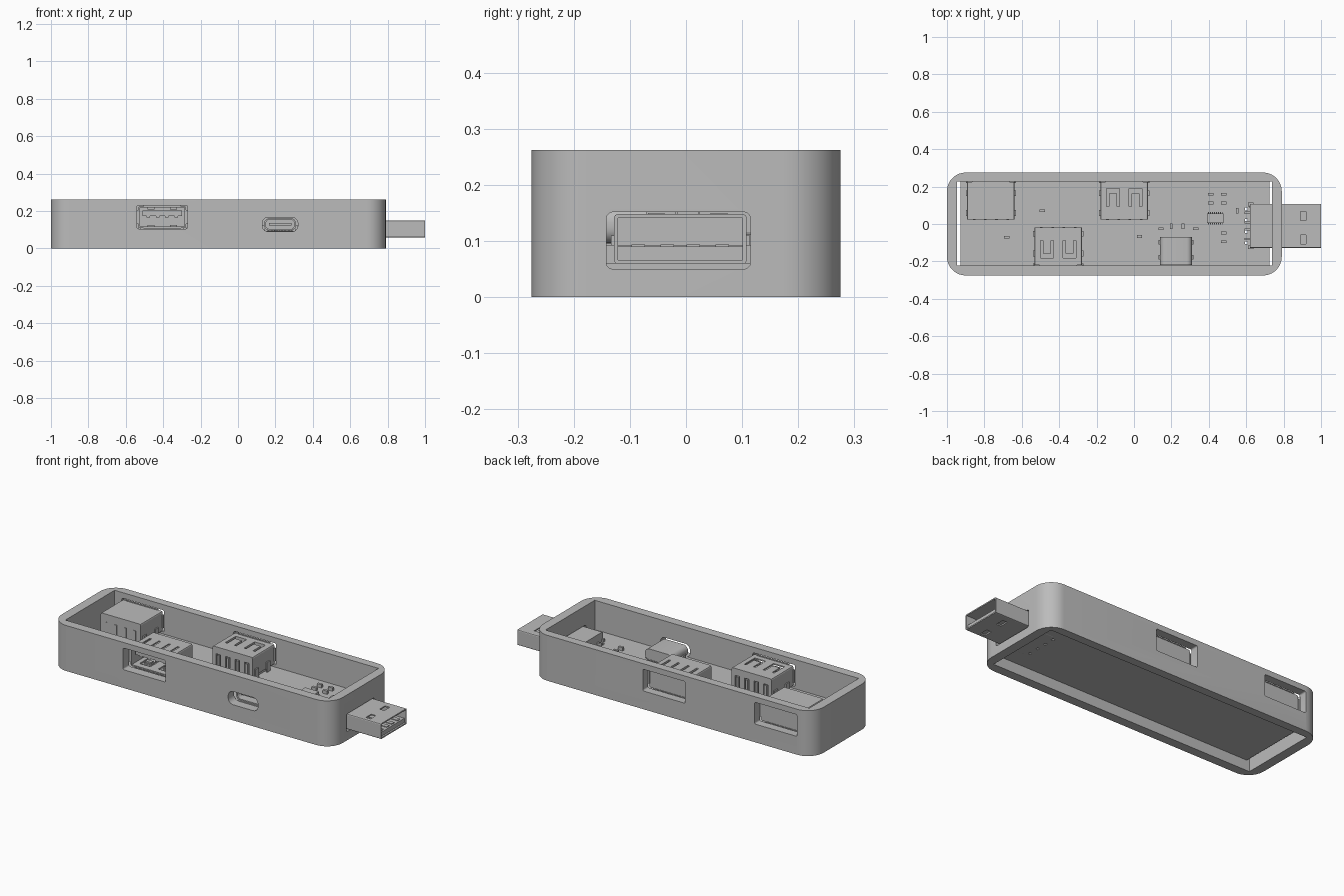
import bpy, bmesh, math
from mathutils import Matrix, Vector

cube = bpy.data.objects.get("Cube")
if cube:
    bpy.data.objects.remove(cube)

grey = bpy.data.materials.new("plain grey")
grey.use_nodes = True
grey.diffuse_color = (0.5, 0.5, 0.5, 1)
grey.node_tree.nodes["Principled BSDF"].inputs["Base Color"].default_value = (0.5, 0.5, 0.5, 1)


def boxes(name, spans, place=Matrix(), bevel=0, axis=2, segments=6):
    """One object from (x0, x1, y0, y1, z0, z1) boxes; edges along axis can be rounded."""
    bm = bmesh.new()
    for x0, x1, y0, y1, z0, z1 in spans:
        mid = Vector((x0 + x1, y0 + y1, z0 + z1)) / 2
        m = Matrix.Translation(mid) @ Matrix.Diagonal((x1 - x0, y1 - y0, z1 - z0, 1))
        bmesh.ops.create_cube(bm, size=1, matrix=m)
    if bevel:
        edges = [e for e in bm.edges
                 if abs((e.verts[0].co - e.verts[1].co).normalized()[axis]) > 0.9]
        bmesh.ops.bevel(bm, geom=edges, offset=bevel, segments=segments,
                        affect='EDGES', profile=0.5)
    bm.transform(place)
    bmesh.ops.recalc_face_normals(bm, faces=bm.faces)
    mesh = bpy.data.meshes.new(name)
    bm.to_mesh(mesh)
    bm.free()
    mesh.materials.append(grey)
    obj = bpy.data.objects.new(name, mesh)
    bpy.context.collection.objects.link(obj)
    return obj


def activate(obj):
    bpy.ops.object.select_all(action='DESELECT')
    obj.select_set(True)
    bpy.context.view_layer.objects.active = obj


def cut(obj, *cutters):
    for cutter in cutters:
        mod = obj.modifiers.new("cut", 'BOOLEAN')
        mod.operation = 'DIFFERENCE'
        mod.solver = 'EXACT'
        mod.object = cutter
        activate(obj)
        bpy.ops.object.modifier_apply(modifier=mod.name)
        bpy.data.objects.remove(cutter)


def smooth(obj):
    activate(obj)
    bpy.ops.object.shade_smooth_by_angle(angle=math.radians(35))


BOARD = 0.093   # top of the circuit board
FRONT, BACK = -0.218, 0.224

# case: open rounded frame with a hole for every connector
case = boxes("case", [(-1, 0.79, -0.275, 0.275, 0, 0.262)], bevel=0.1, segments=10)
cut(case, boxes("inside", [(-0.945, 0.737, -0.222, 0.227, -0.1, 0.4)]))
cut(case, boxes("port_holes", [(-0.54, -0.27, -0.4, -0.2, 0.105, 0.23),
                               (-0.9, -0.63, 0.2, 0.4, 0.105, 0.23),
                               (-0.187, 0.083, 0.2, 0.4, 0.105, 0.23)],
                bevel=0.008, axis=1, segments=3))
cut(case, boxes("small_hole", [(0.13, 0.32, -0.4, -0.2, 0.09, 0.166)],
                bevel=0.032, axis=1))
cut(case, boxes("plug_hole", [(0.7, 0.9, -0.142, 0.115, 0.05, 0.152)],
                bevel=0.012, axis=0, segments=3))
smooth(case)

# circuit board with solder holes
board = boxes("circuit_board", [(-0.928, 0.724, -0.222, 0.227, 0.06, BOARD)])
cut(board, boxes("pin_holes", [(0.593, 0.607, y - 0.007, y + 0.007, 0, 0.2)
                               for y in (-0.1, -0.04, 0.02, 0.08)]))


def big_port(name, place):
    """Wide socket facing local -y, centred on local x, front edge at local y = 0."""
    shell = boxes(name + "_shell", [(-0.127, 0.127, 0, 0.2, 0.108, 0.225)], place,
                  bevel=0.008, axis=1, segments=2)
    cut(shell, boxes("mouth", [(-0.12, 0.12, -0.02, 0.165, 0.116, 0.218)], place))
    # U-shaped slots round the springs, on top and underneath
    slots = []
    for x in (-0.06, 0.06):
        slots += [(x - 0.035, x - 0.022, 0.035, 0.13, 0, 0.4),
                  (x + 0.022, x + 0.035, 0.035, 0.13, 0, 0.4),
                  (x - 0.0225, x + 0.0225, 0.035, 0.06, 0, 0.4)]
    for spans in (slots[0::3], slots[1::3], slots[2::3]):
        cut(shell, boxes("spring_slots", spans, place))
    # windows between the pins at the back of the socket
    cut(shell, boxes("back_windows", [(x - 0.014, x + 0.014, 0.175, 0.3, 0.09, 0.185)
                                      for x in (-0.09, -0.03, 0.03, 0.09)], place))
    # tongue with contacts
    boxes(name + "_tongue", [(-0.105, 0.105, 0.015, 0.17, 0.172, 0.202)], place)
    boxes(name + "_contacts", [(x - 0.009, x + 0.009, 0.02, 0.16, 0.164, 0.173)
                               for x in (-0.075, -0.025, 0.025, 0.075)], place)
    # sprung tips
    boxes(name + "_springs", [(x - 0.018, x + 0.018, 0.065, 0.085, z, z + 0.012)
                              for x in (-0.06, 0.06) for z in (0.112, 0.209)], place)
    # flared lips, feet and pins
    lips = [(-0.1, 0.1, -0.003, 0.006, 0.224, 0.229),
            (-0.1, 0.1, -0.003, 0.006, 0.106, 0.11)]
    pins = [(x - 0.007, x + 0.007, 0.188, 0.203, 0.07, 0.18)
            for x in (-0.09, -0.03, 0.03, 0.09)]
    feet = []
    for s in (-1, 1):
        a, b = sorted((s * 0.126, s * 0.134))
        lips.append((a, b, -0.003, 0.006, 0.13, 0.205))
        feet += [(a, b, 0.045, 0.075, 0.07, 0.15), (a, b, 0.15, 0.18, 0.07, 0.15)]
    boxes(name + "_lips", lips, place)
    boxes(name + "_pins", pins, place)
    boxes(name + "_feet", feet, place)
    boxes(name + "_base", [(-0.115, 0.115, 0.05, 0.195, BOARD, 0.109)], place)


turn = Matrix.Rotation(math.pi, 4, 'Z')
big_port("front_port", Matrix.Translation((-0.405, FRONT, 0)))
big_port("back_port_right", Matrix.Translation((-0.765, BACK, 0)) @ turn)
big_port("back_port_left", Matrix.Translation((-0.052, BACK, 0)) @ turn)

# small oval socket
small = boxes("small_port_shell", [(0.14, 0.31, FRONT, -0.07, 0.096, 0.161)],
              bevel=0.028, axis=1)
cut(small, boxes("small_mouth", [(0.148, 0.302, -0.3, -0.1, 0.103, 0.154)],
                 bevel=0.023, axis=1))
smooth(small)
boxes("small_port_tongue", [(0.165, 0.285, -0.205, -0.09, 0.122, 0.136)])
boxes("small_port_feet", [(x, x + 0.012, y, y + 0.025, 0.07, 0.125)
                          for x in (0.132, 0.306) for y in (-0.19, -0.11)])
boxes("small_port_pins", [(0.158 + i * 0.018, 0.167 + i * 0.018, -0.075, -0.06, BOARD, 0.1)
                          for i in range(8)])

# plug: hollow metal shell with a tongue in the lower half
plug = boxes("plug_shell", [(0.62, 1, -0.128, 0.108, 0.059, 0.148)],
             bevel=0.006, axis=0, segments=2)
cut(plug, boxes("plug_mouth", [(0.72, 1.1, -0.121, 0.101, 0.066, 0.141)]))
cut(plug, boxes("plug_windows", [(0.89, 0.92, y - 0.025, y + 0.025, 0, 0.3)
                                 for y in (-0.083, 0.043)]))
boxes("plug_tongue", [(0.7, 0.99, -0.121, 0.101, 0.066, 0.09)])
boxes("plug_contacts", [(0.82, 0.98, y - 0.012, y + 0.012, 0.089, 0.094)
                        for y in (-0.085, -0.033, 0.013, 0.065)])
boxes("plug_clips", [(0.61, 0.64, y, y + 0.02, 0.07, 0.11) for y in (-0.134, 0.094)])
boxes("plug_pins", [(0.592, 0.63, y - 0.006, y + 0.006, BOARD, 0.105)
                    for y in (-0.08, -0.03, 0.01, 0.06)])

# controller chip with legs
boxes("chip", [(0.39, 0.478, 0.005, 0.055, BOARD, 0.125)])
boxes("chip_legs", [(0.396 + i * 0.0105, 0.401 + i * 0.0105, -0.004, 0.064, BOARD, 0.105)
                    for i in range(8)])

# small parts lying along x, then along y
flat = [(-0.49, 0.07), (-0.68, -0.07), (0.03, -0.067), (0.41, 0.16), (0.41, 0.112),
        (0.48, 0.16), (0.48, 0.112), (0.48, -0.048), (0.48, -0.095),
        (0.33, -0.025), (0.145, -0.025), (0.672, -0.012)]
upright = [(0.2, -0.012), (0.262, -0.012), (0.553, 0.07)]
boxes("small_parts", [(x - 0.014, x + 0.014, y - 0.007, y + 0.007, BOARD, 0.112)
                      for x, y in flat]
      + [(x - 0.007, x + 0.007, y - 0.015, y + 0.015, BOARD, 0.112) for x, y in upright])
# crystal beside the chip
boxes("crystal", [(0.618, 0.68, 0.08, 0.107, BOARD, 0.125)], bevel=0.01, segments=3)
